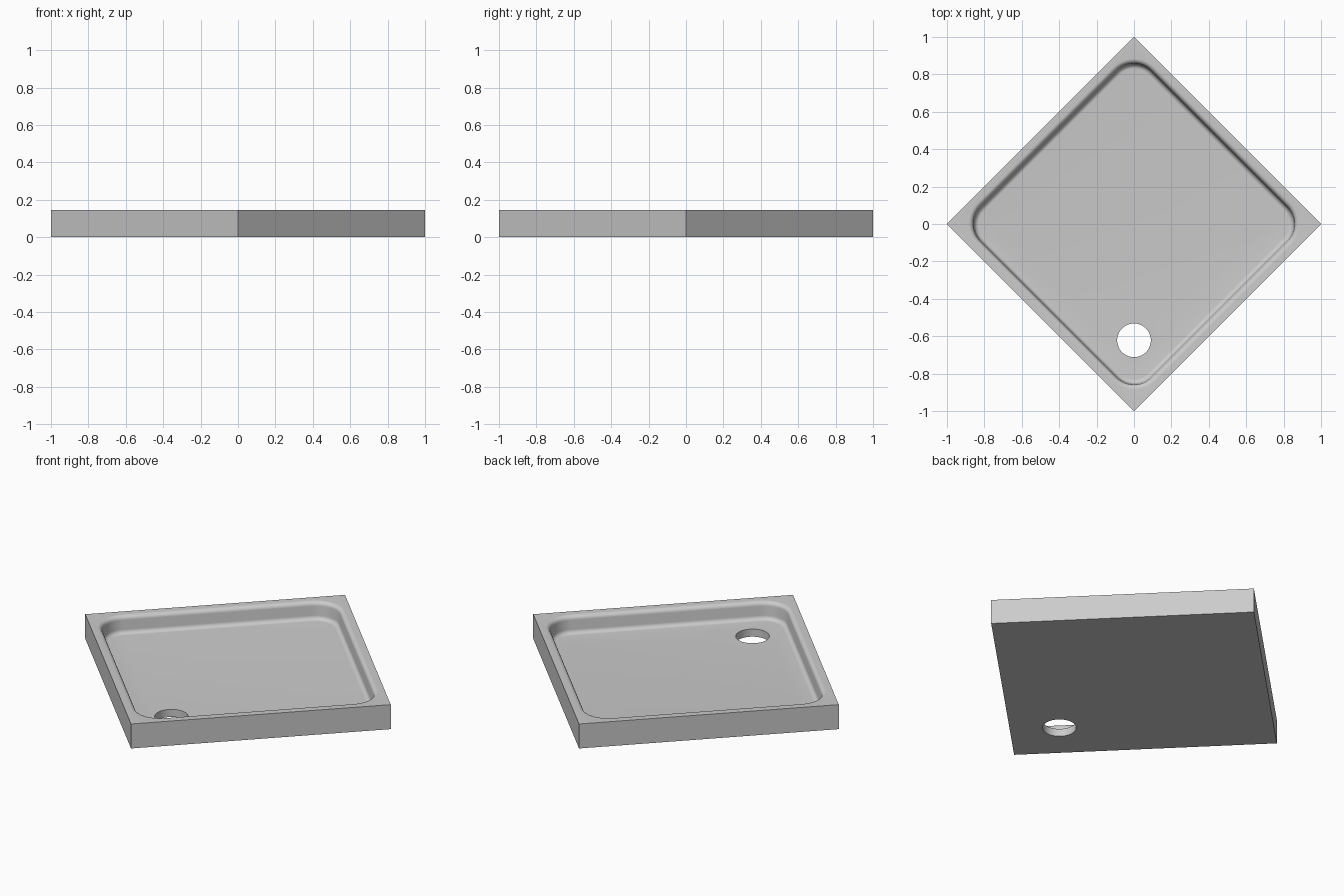
import bpy, bmesh, math
from mathutils import Vector

if "Cube" in bpy.data.objects:
    bpy.data.objects.remove(bpy.data.objects["Cube"])

HEIGHT, FLOOR = 0.145, 0.045
HALF = math.sqrt(0.5)          # half side of the square slab
CORNER = 0.16                  # corner radius of the basin at the rim
RIM = 0.035                    # flat rim width
FILLET = 0.025                 # rounding at rim and floor
ARC, STEPS = 12, 8

# Material
grey = bpy.data.materials.new("tray grey")
colour = (0.6, 0.6, 0.6, 1)
grey.diffuse_color = colour
grey.use_nodes = True
grey.node_tree.nodes["Principled BSDF"].inputs["Base Color"].default_value = colour


def rounded_square(bm, inset, z):
    """Ring of vertices: a square with rounded corners, inset from the rim."""
    radius = CORNER - inset
    centre = HALF - RIM - CORNER
    ring = []
    for corner in range(4):
        start = corner * math.pi / 2
        mid = start + math.pi / 4
        c = Vector((math.cos(mid), math.sin(mid))) * centre * math.sqrt(2)
        for i in range(ARC + 1):
            a = start + i / ARC * math.pi / 2
            ring.append(bm.verts.new((c.x + radius * math.cos(a),
                                      c.y + radius * math.sin(a), z)))
    return ring


# Basin profile: rounded lip, steep wall, rounded foot
profile = []
for i in range(STEPS + 1):
    a = i / STEPS * math.pi / 2
    profile.append((FILLET * math.sin(a), HEIGHT - FILLET * (1 - math.cos(a))))
for i in range(STEPS + 1):
    a = i / STEPS * math.pi / 2
    profile.append((FILLET * 1.2 + FILLET * (1 - math.cos(a)),
                    FLOOR + FILLET * (1 - math.sin(a))))

bm = bmesh.new()
rings = [rounded_square(bm, inset, z) for inset, z in profile]
for upper, lower in zip(rings, rings[1:]):
    n = len(upper)
    for i in range(n):
        j = (i + 1) % n
        bm.faces.new((upper[i], upper[j], lower[j], lower[i]))
bm.faces.new(rings[-1])

# Outer slab: four sides, underside and flat rim
def square(z):
    return [bm.verts.new((x * HALF, y * HALF, z))
            for x, y in ((1, 1), (-1, 1), (-1, -1), (1, -1))]

top, bottom = square(HEIGHT), square(0)
bm.faces.new(bottom)
lip = rings[0]
for k in range(4):
    m = (k + 1) % 4
    bm.faces.new((top[k], bottom[k], bottom[m], top[m]))
    first = k * (ARC + 1)
    for i in range(ARC):
        bm.faces.new((top[k], lip[first + i], lip[first + i + 1]))
    bm.faces.new((top[k], lip[first + ARC], lip[m * (ARC + 1)], top[m]))
bmesh.ops.recalc_face_normals(bm, faces=bm.faces)
mesh = bpy.data.meshes.new("shower_tray")
bm.to_mesh(mesh)
bm.free()
tray = bpy.data.objects.new("shower_tray", mesh)
bpy.context.collection.objects.link(tray)
mesh.materials.append(grey)
tray.rotation_euler.z = math.pi / 4

# Drain hole near the front corner
bpy.ops.mesh.primitive_cylinder_add(vertices=64, radius=0.09, depth=0.4,
                                    location=(0, -0.622, 0))
cutter = bpy.context.object
cutter.name = "drain_cutter"
cutter.data.materials.append(grey)
bpy.context.view_layer.update()
cut = tray.modifiers.new("drain_hole", "BOOLEAN")
cut.operation = "DIFFERENCE"
cut.solver = "EXACT"
cut.object = cutter
bpy.ops.object.select_all(action="DESELECT")
tray.select_set(True)
bpy.context.view_layer.objects.active = tray
bpy.ops.object.modifier_apply(modifier=cut.name)
bpy.data.objects.remove(cutter)
bpy.ops.object.shade_smooth_by_angle(angle=math.radians(30))
